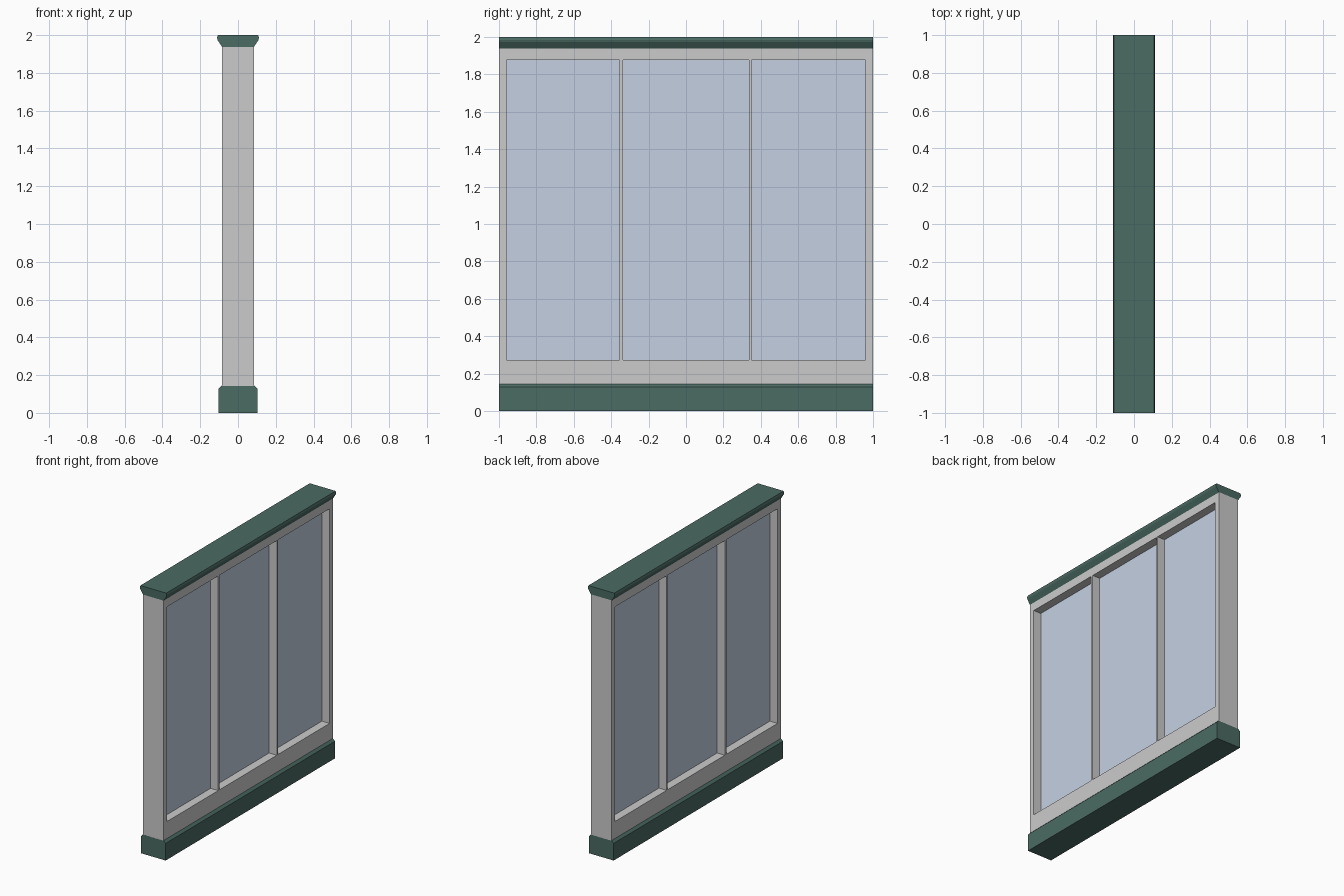
import bpy
from math import pi

if "Cube" in bpy.data.objects:
    bpy.data.objects.remove(bpy.data.objects["Cube"])


def material(name, rgb):
    m = bpy.data.materials.new(name)
    m.diffuse_color = (*rgb, 1)
    m.use_nodes = True
    m.node_tree.nodes["Principled BSDF"].inputs["Base Color"].default_value = m.diffuse_color
    return m


GREEN = material("dark_green", (0.07, 0.145, 0.125))
GLASS = material("glass", (0.55, 0.63, 0.76))


def extrude(name, loops, half, rotation, mat=None):
    """Filled outline (later loops are holes), extruded both ways by half."""
    cu = bpy.data.curves.new(name, 'CURVE')
    cu.dimensions = '2D'
    cu.fill_mode = 'BOTH'
    cu.extrude = half
    for pts in loops:
        sp = cu.splines.new('POLY')
        sp.points.add(len(pts) - 1)
        for p, (a, b) in zip(sp.points, pts):
            p.co = (a, b, 0, 1)
        sp.use_cyclic_u = True
    ob = bpy.data.objects.new(name, cu)
    ob.rotation_euler = rotation
    bpy.context.collection.objects.link(ob)
    bpy.ops.object.select_all(action='DESELECT')
    ob.select_set(True)
    bpy.context.view_layer.objects.active = ob
    bpy.ops.object.convert(target='MESH')
    ob = bpy.context.object
    ob.name = name
    for p in ob.data.polygons:
        p.use_smooth = False
    if mat:
        ob.data.materials.clear()
        ob.data.materials.append(mat)
    return ob


def rect(a0, a1, b0, b1):
    return [(a0, b0), (a1, b0), (a1, b1), (a0, b1)]


def mirrored(half_profile):
    return half_profile + [(-x, z) for x, z in reversed(half_profile)]


YZ = (pi / 2, 0, pi / 2)   # outline in y-z, extruded along x
XZ = (pi / 2, 0, 0)        # outline in x-z, extruded along y

# Wall frame with three window openings
openings = [rect(y0, y1, 0.272, 1.876)
            for y0, y1 in ((-0.96, -0.355), (-0.337, 0.337), (0.35, 0.96))]
extrude("wall_frame", [rect(-1, 1, 0.143, 1.94)] + openings, 0.085, YZ)

# Recessed panes
for i, o in enumerate(openings):
    extrude(f"window_pane_{i + 1}", [o], 0.022, YZ, GLASS)

# Chamfered base and flared top cap
extrude("base_rail", [mirrored([(0.102, 0), (0.102, 0.128), (0.085, 0.145)])],
        1, XZ, GREEN)
extrude("top_cap", [mirrored([(0.085, 1.938), (0.108, 1.974), (0.111, 1.985),
                              (0.107, 2.0)])], 1, XZ, GREEN)
